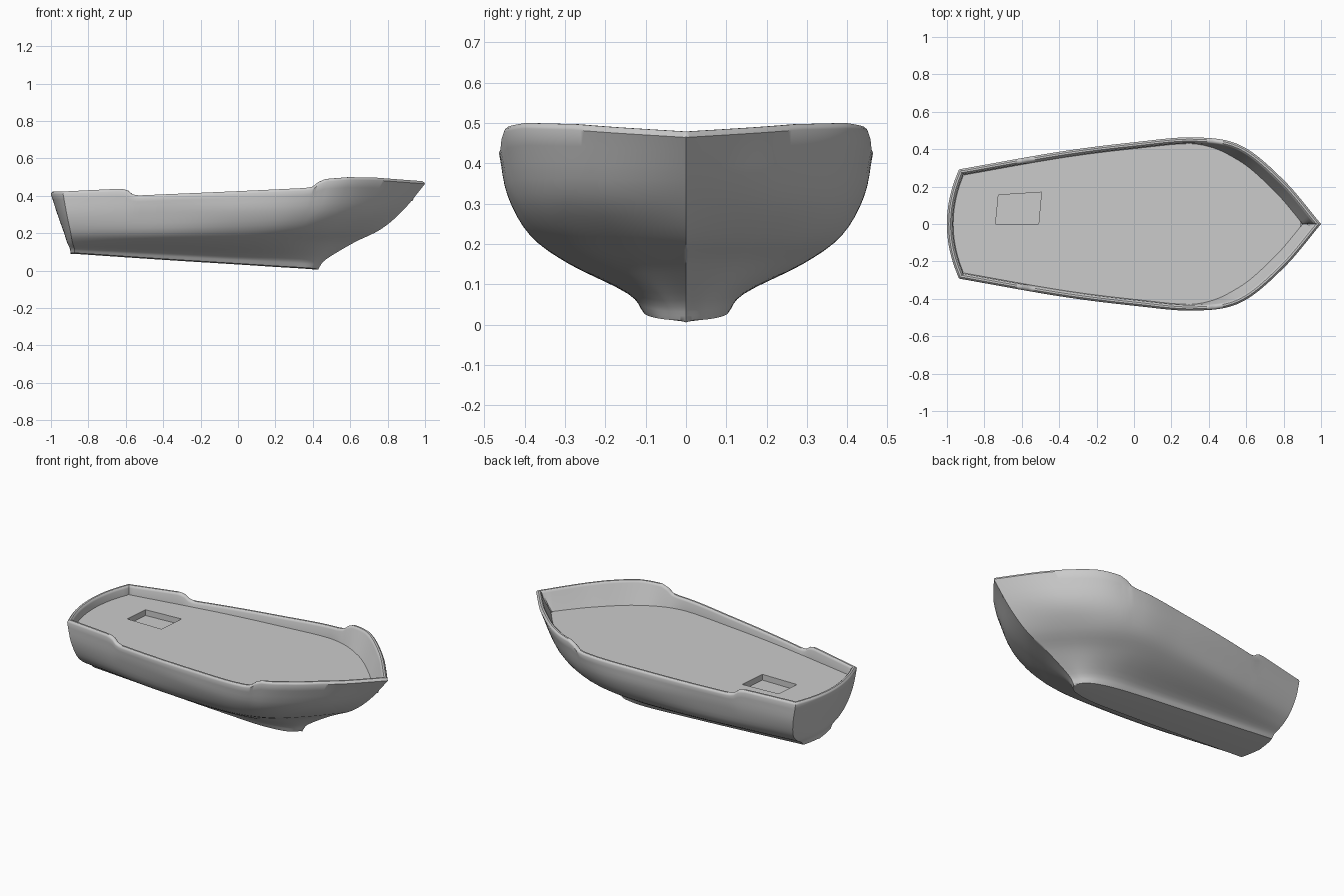
import bpy, bmesh
from mathutils import Vector

if "Cube" in bpy.data.objects:
    bpy.data.objects.remove(bpy.data.objects["Cube"])

# Longitudinal rails of the half hull, stern to stem, keel up to gunwale
keel_edge = [(-.875, .13, .095), (-.4, .12, .063), (0, .11, .038), (.2, .10, .025), (.32, .08, .018), (.39, .05, .013), (.43, 0, .010)]
keel_root = [(-.875, .152, .118), (-.4, .15, .098), (0, .145, .08), (.2, .14, .075), (.33, .11, .068), (.42, .06, .06), (.47, 0, .06)]
bilge = [(-.885, .205, .15), (-.4, .26, .148), (0, .285, .148), (.22, .285, .155), (.38, .22, .15), (.5, .13, .15), (.62, 0, .15)]
chine = [(-.895, .257, .205), (-.4, .335, .205), (0, .375, .215), (.27, .383, .225), (.46, .315, .222), (.62, .175, .222), (.765, 0, .222)]
side = [(-.915, .287, .30), (-.4, .372, .31), (0, .424, .315), (.3, .440, .32), (.52, .385, .325), (.72, .225, .325), (.885, 0, .325)]
sheer = [(-.935, .292, .405), (-.4, .386, .395), (0, .437, .41), (.32, .463, .425), (.57, .42, .485), (.80, .235, .48), (1.0, 0, .465)]
keel = [(x, 0, z - .005) for x, y, z in keel_edge]
RAILS = [keel, keel_edge, keel_root, bilge, chine, side, sheer]

# Height of the gunwale, with its two steps
SHEER_Z = [(-1, .42), (-.8, .43), (-.63, .438), (-.595, .432), (-.572, .41), (-.54, .402), (0, .425),
           (.36, .442), (.40, .449), (.43, .473), (.47, .49), (.6, .5), (.75, .497), (1, .478)]
DECK_Z = .372
SEG, SUB, TRANSOM = 24, 4, 12


def lerp_table(table, x):
    for (x0, a), (x1, b) in zip(table, table[1:]):
        if x <= x1:
            return a + (b - a) * max(0, (x - x0) / (x1 - x0))
    return table[-1][1]


def spline(points, n):
    """Smooth curve through points, n samples per span."""
    p = [Vector(q) for q in points]
    p = [2 * p[0] - p[1]] + p + [2 * p[-1] - p[-2]]
    out = []
    for i in range(1, len(p) - 2):
        a, b, c, d = p[i - 1:i + 3]
        for k in range(n):
            t = k / n
            out.append(.5 * (2 * b + (c - a) * t + (2 * a - 5 * b + 4 * c - d) * t * t
                             + (3 * b - a - 3 * c + d) * t ** 3))
    return out + [p[-2]]


def section(col):
    """Hull section through one point of every rail, keel edge kept crisp."""
    return [col[0]] + spline(col[1:], SUB)


# Side columns, preceded by the bulging transom columns
lines = [spline(r, SEG) for r in RAILS]
for v in lines[-1]:
    v.z = lerp_table(SHEER_Z, v.x) - .014
columns = []
stern = section([l[0] for l in lines])
for k in range(TRANSOM):
    t = k / TRANSOM
    columns.append([Vector((v.x - (.02 + .045 * (v.z - .09) / .315) * (1 - t * t), v.y * t, v.z)) for v in stern])
for i in range(len(lines[0])):
    columns.append(section([l[i] for l in lines]))

# Rounded rim and inner bulwark, inset from the sheer line
top = [c[-1].copy() for c in columns]
last = len(top) - 1
deck_edge = []
for i, c in enumerate(columns):
    p = top[i]
    if i == 0:
        n = Vector((1, 0, 0))
    elif i == last:
        n = Vector((-1.4, 0, 0))
    else:
        tan = top[i + 1] - top[i - 1]
        n = Vector((tan.y, -tan.x, 0)).normalized()
        if n.y > 0:
            n = -n
    zt = p.z + .014
    wide = min(1, max(0, (p.x - .3) / .3))
    deck_in = .034 + .042 * wide * wide * (3 - 2 * wide)
    for d, z in ((.003, zt - .006), (.010, zt), (.020, zt), (.027, zt - .006), (.030, zt - .014), (deck_in, DECK_Z)):
        q = p + n * d
        c.append(Vector((q.x, max(0, q.y), z)))
    deck_edge.append(c[-1])


def make_object(name, bm):
    bmesh.ops.recalc_face_normals(bm, faces=bm.faces)
    me = bpy.data.meshes.new(name)
    bm.to_mesh(me)
    bm.free()
    ob = bpy.data.objects.new(name, me)
    bpy.context.collection.objects.link(ob)
    return ob


def prism(name, upper, lower):
    """Closed solid between two matching loops."""
    bm = bmesh.new()
    a = [bm.verts.new(v) for v in upper]
    b = [bm.verts.new(v) for v in lower]
    bm.faces.new(a)
    bm.faces.new(b[::-1])
    for i in range(len(a)):
        j = (i + 1) % len(a)
        bm.faces.new((a[i], b[i], b[j], a[j]))
    return make_object(name, bm)


# Hull shell, both halves
bm = bmesh.new()
for s in (1, -1):
    grid = [[bm.verts.new((v.x, v.y * s, v.z)) for v in c] for c in columns]
    for a, b in zip(grid, grid[1:]):
        for j in range(len(a) - 1):
            bm.faces.new((a[j], b[j], b[j + 1], a[j + 1]))
bmesh.ops.remove_doubles(bm, verts=bm.verts, dist=.0004)
hull = make_object("hull", bm)
bpy.context.view_layer.objects.active = hull
hull.select_set(True)
bpy.ops.object.shade_smooth_by_angle(angle=.7)

# Flat deck slab, tapered underneath to stay inside the hull
half = [v for k, v in enumerate(deck_edge) if k in (0, last) or v.y > .004]
loop = half + [Vector((v.x, -v.y, v.z)) for v in half[-2:0:-1]]
deck = prism("deck", loop, [Vector((v.x * .9, v.y * .85, v.z - .05)) for v in loop])

# Shallow skewed hatch recess on one side of the aft deck
hatch = [(-.74, 0), (-.51, 0), (-.495, .17), (-.725, .155)]
cutter = prism("hatch_cutter", [Vector((x, y, DECK_Z + .05)) for x, y in hatch],
               [Vector((x, y, DECK_Z - .035)) for x, y in hatch])
cutter.hide_render = True
cutter.hide_set(True)
cut = deck.modifiers.new("hatch", 'BOOLEAN')
cut.operation = 'DIFFERENCE'
cut.object = cutter
cut.solver = 'EXACT'
